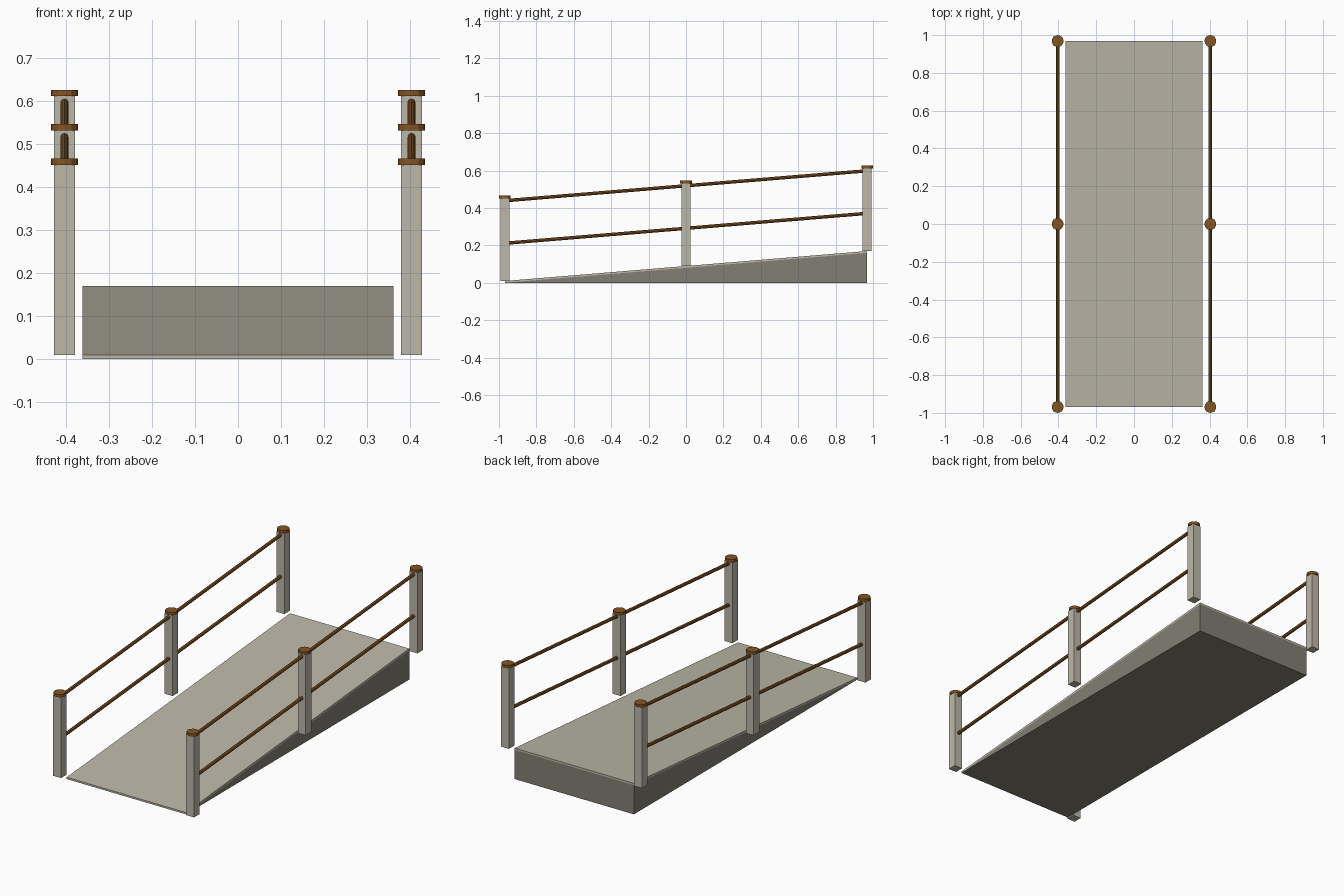
import bpy, bmesh, math
from mathutils import Vector

if "Cube" in bpy.data.objects:
    bpy.data.objects.remove(bpy.data.objects["Cube"])

HALF_W, HALF_L = 0.362, 0.9685     # ramp half width and half length
RISE, THICK = 0.16, 0.01           # ramp rise and deck thickness
RAIL_X, POST, POST_H = 0.404, 0.048, 0.442


def material(name, rgb):
    m = bpy.data.materials.new(name)
    lin = [((c / 255 + 0.055) / 1.055) ** 2.4 for c in rgb]
    m.diffuse_color = (*lin, 1)
    m.use_nodes = True
    m.node_tree.nodes["Principled BSDF"].inputs["Base Color"].default_value = m.diffuse_color
    return m


stone = material("pale stone", (188, 184, 168))
dark_stone = material("dark stone", (130, 127, 116))
wood = material("brown wood", (134, 85, 36))


def finish(name, bm, mat):
    bmesh.ops.recalc_face_normals(bm, faces=bm.faces)
    me = bpy.data.meshes.new(name)
    bm.to_mesh(me)
    bm.free()
    me.materials.append(mat)
    ob = bpy.data.objects.new(name, me)
    bpy.context.collection.objects.link(ob)
    return ob


def prism(name, profile, mat):
    """Extrude a (y, z) side profile across the ramp width."""
    bm = bmesh.new()
    face = bm.faces.new([bm.verts.new((-HALF_W, y, z)) for y, z in profile])
    out = bmesh.ops.extrude_face_region(bm, geom=[face])["geom"]
    moved = [v for v in out if isinstance(v, bmesh.types.BMVert)]
    bmesh.ops.translate(bm, verts=moved, vec=(2 * HALF_W, 0, 0))
    return finish(name, bm, mat)


def box(name, centre, size, mat):
    bm = bmesh.new()
    bmesh.ops.create_cube(bm, size=1)
    bmesh.ops.scale(bm, verts=bm.verts, vec=size)
    bmesh.ops.translate(bm, verts=bm.verts, vec=centre)
    return finish(name, bm, mat)


def rod(name, a, b, radius, sides, mat):
    a, b = Vector(a), Vector(b)
    bm = bmesh.new()
    bmesh.ops.create_cone(bm, cap_ends=True, segments=sides, radius1=radius,
                          radius2=radius, depth=(b - a).length)
    ob = finish(name, bm, mat)
    ob.location = (a + b) / 2
    ob.rotation_euler = (b - a).to_track_quat('Z', 'Y').to_euler()
    return ob


# Sloping deck on a wedge base
prism("ramp_base", [(-HALF_L, 0), (HALF_L, 0), (HALF_L, RISE)], dark_stone)
prism("ramp_deck", [(-HALF_L, 0), (HALF_L, RISE), (HALF_L, RISE + THICK),
                    (-HALF_L, THICK)], stone)

# Railings on both sides
for side, x in (("left", -RAIL_X), ("right", RAIL_X)):
    for place, t in (("front", 0), ("middle", 0.5), ("back", 1)):
        y, z = HALF_L * (2 * t - 1), THICK + RISE * t
        box(f"{side}_{place}_post", (x, y, z + POST_H / 2), (POST, POST, POST_H), stone)
        rod(f"{side}_{place}_cap", (x, y, z + POST_H), (x, y, z + POST_H + 0.015),
            0.0315, 12, wood)
    for level, z in (("upper", 0.519), ("lower", 0.2915)):
        rod(f"{side}_{level}_rail", (x, -HALF_L, z - RISE / 2),
            (x, HALF_L, z + RISE / 2), 0.009, 8, wood)
